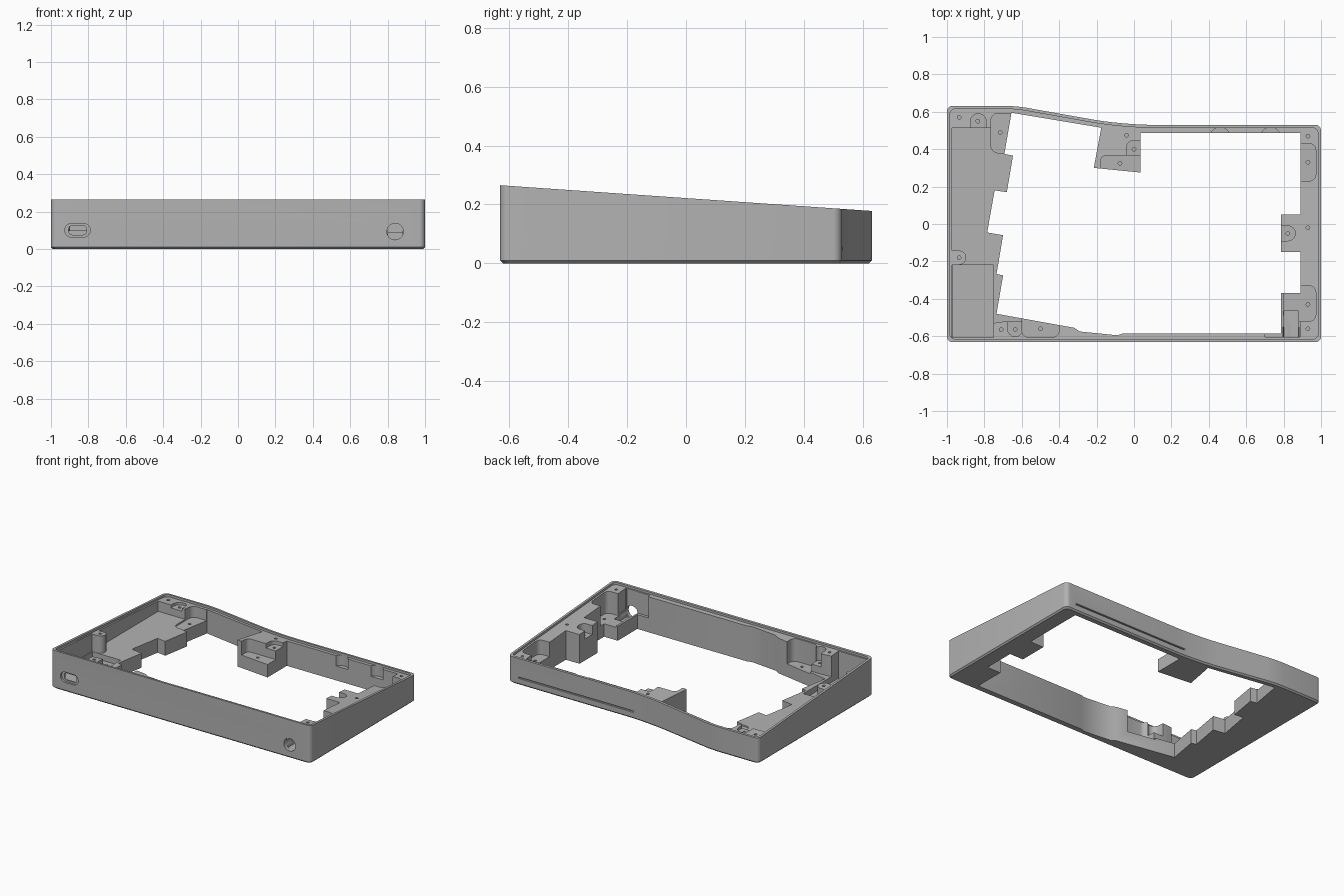
import bpy, bmesh, math
from mathutils import Vector

old = bpy.data.objects.get("Cube")
if old:
    bpy.data.objects.remove(old)

grey = bpy.data.materials.new("matte_grey")
grey.use_nodes = True
colour = (0.45, 0.45, 0.45, 1)
grey.diffuse_color = colour
grey.node_tree.nodes["Principled BSDF"].inputs["Base Color"].default_value = colour

FLOOR, LOW, HIGH, LEDGE = 0.10, 0.09, 0.15, 0.015


def rim(y):
    return 0.2215 - 0.0692 * y


def ledge(y):
    return rim(y) - LEDGE


def inset(pts, d):
    """Mitred inward offset of a counter-clockwise outline."""
    out = []
    for i, p in enumerate(pts):
        p = Vector(p)
        a = (p - Vector(pts[i - 1])).normalized()
        b = (Vector(pts[(i + 1) % len(pts)]) - p).normalized()
        na, nb = Vector((-a.y, a.x)), Vector((-b.y, b.x))
        out.append(p + (na + nb) * d / (1 + na.dot(nb)))
    return out


def fillet(pts, cuts, steps=6):
    """Round each corner, starting the curve the given length before it."""
    out = []
    for i, p in enumerate(pts):
        p = Vector(p)
        c = cuts[i] if isinstance(cuts, (list, tuple)) else cuts
        a = p + (Vector(pts[i - 1]) - p).normalized() * c
        b = p + (Vector(pts[(i + 1) % len(pts)]) - p).normalized() * c
        a2, b2 = a.lerp(p, 0.55), b.lerp(p, 0.55)
        for k in range(steps + 1):
            t = k / steps
            s = 1 - t
            out.append(a * s**3 + a2 * 3 * s * s * t + b2 * 3 * s * t * t + b * t**3)
    return out


def loft(name, rings):
    """Closed solid through rings of equal point count."""
    bm = bmesh.new()
    loops = [[bm.verts.new(co) for co in ring] for ring in rings]
    n = len(loops[0])
    for lo, hi in zip(loops, loops[1:]):
        for i in range(n):
            j = (i + 1) % n
            bm.faces.new((lo[i], lo[j], hi[j], hi[i]))
    bm.faces.new(loops[0])
    bm.faces.new(loops[-1])
    bmesh.ops.recalc_face_normals(bm, faces=bm.faces)
    mesh = bpy.data.meshes.new(name)
    bm.to_mesh(mesh)
    bm.free()
    mesh.materials.append(grey)
    ob = bpy.data.objects.new(name, mesh)
    bpy.context.collection.objects.link(ob)
    return ob


def level(pts, z):
    return [(p[0], p[1], z(p[1]) if callable(z) else z) for p in pts]


def prism(name, pts, z0, z1=1):
    return loft(name, [level(pts, z0), level(pts, z1)])


def prism_y(name, pts, y0, y1):
    return loft(name, [[(p[0], y, p[1]) for p in pts] for y in (y0, y1)])


def box(x0, x1, y0, y1):
    return [(x0, y0), (x1, y0), (x1, y1), (x0, y1)]


def disc(x, y, r, n=24):
    return [(x + r * math.cos(math.tau * i / n), y + r * math.sin(math.tau * i / n))
            for i in range(n)]


def combine(tool, operation="DIFFERENCE"):
    mod = case.modifiers.new(tool.name, "BOOLEAN")
    mod.operation = operation
    mod.solver = "EXACT"
    mod.object = tool
    bpy.context.view_layer.objects.active = case
    bpy.ops.object.modifier_apply(modifier=mod.name)
    bpy.data.objects.remove(tool)


# Outer shell: chamfered foot, sloping rim, kinked back edge
outline = [(-1, -0.632), (1, -0.632), (1, 0.53), (-0.06, 0.53), (-0.635, 0.632), (-1, 0.632)]
corner_cuts = [0.03, 0.03, 0.03, 0.16, 0.06, 0.03]
outer = fillet(outline, corner_cuts)
foot = fillet(inset(outline, 0.01), corner_cuts)
case = loft("case_frame", [level(foot, 0), level(outer, 0.01), level(outer, rim)])

# Shallow seat just inside the rim
seat = fillet(inset(outline, 0.016), corner_cuts)
combine(prism("seat_cut", seat, ledge))

# Large stepped opening through the middle
opening = [(-0.655, 0.595), (-0.175, 0.515), (-0.215, 0.30), (0.035, 0.275), (0.035, 0.487),
           (0.89, 0.487), (0.89, 0.05), (0.785, 0.05), (0.785, -0.15), (0.89, -0.15),
           (0.89, -0.37), (0.785, -0.37), (0.785, -0.585), (-0.06, -0.585), (-0.09, -0.595),
           (-0.29, -0.575), (-0.32, -0.555), (-0.735, -0.48), (-0.70, -0.275),
           (-0.735, -0.267), (-0.70, -0.06), (-0.785, -0.045), (-0.745, 0.18),
           (-0.68, 0.17), (-0.647, 0.365), (-0.693, 0.375)]
combine(prism("opening_cut", opening, -1))

# Left tray floor, then its deeper battery well
tray = [(-0.973, 0.512), (-0.973, -0.607), (-0.755, -0.607), (-0.755, -0.53), (-0.70, -0.522),
        (-0.4, -0.522), (-0.4, -0.4), (-0.5, 0.0), (-0.6, 0.512)]
combine(prism("tray_cut", tray, FLOOR))
combine(prism("well_cut", box(-0.968, -0.75, -0.607, -0.22), 0.06))

# Round screw post against the left wall
post = [(-0.99, -0.218), (-0.935, -0.218)]
post += [(-0.935 + 0.038 * math.sin(a), -0.18 - 0.038 * math.cos(a))
         for a in [math.pi * i / 10 for i in range(1, 10)]]
post += [(-0.935, -0.142), (-0.99, -0.142)]
combine(prism("left_post", post, 0.03, ledge), "UNION")

# Rounded pockets cut into the screw blocks: box, floor height, corner cut
pockets = [
    ((-0.765, -0.6, 0.38, 0.592), LOW, 0.04),
    ((-0.875, -0.79, 0.48, 0.59), HIGH, 0.042),
    ((-0.18, 0.1, 0.2, 0.365), LOW, 0.03),
    ((-0.04, 0.1, 0.3, 0.445), HIGH, 0.035),
    ((0.8, 0.972, 0.23, 0.43), LOW, 0.035),
    ((0.8, 0.972, -0.52, -0.33), LOW, 0.035),
    ((0.7, 0.862, -0.09, -0.01), HIGH, 0.039),
    ((-0.675, -0.595, -0.602, -0.45), HIGH, 0.039),
    ((-0.6, -0.4, -0.607, -0.4), LOW, 0.04),
    ((0.41, 0.51, 0.4, 0.516), FLOOR, 0.045),
    ((0.68, 0.78, 0.4, 0.516), FLOOR, 0.045),
]
for area, height, cut in pockets:
    combine(prism("pocket_cut", fillet(box(*area), cut), height))

# Low shelf and socket recess in the front left corner of the opening
combine(prism("shelf_cut", box(0.7, 0.888, -0.605, -0.36), FLOOR))
combine(prism("socket_recess", box(0.802, 0.88, -0.608, -0.465), 0.05))

# Screw holes: tall posts first, then pocket floors
for x, y in [(-0.935, 0.57), (-0.04, 0.475), (0.93, 0.47), (0.93, -0.02), (0.93, -0.56),
             (-0.71, -0.565), (-0.935, -0.18)]:
    combine(prism("post_hole", disc(x, y, 0.01, 12), rim(y) - 0.1))
for x, y in [(-0.715, 0.49), (-0.835, 0.55), (-0.075, 0.325), (0, 0.4), (0.93, 0.33),
             (0.93, -0.43), (0.822, -0.05), (-0.635, -0.565), (-0.5, -0.56)]:
    combine(prism("pocket_hole", disc(x, y, 0.01, 12), 0.04))

# Front ports: countersunk slot and round socket
combine(prism_y("slot_recess", fillet(box(-0.925, -0.79, 0.064, 0.136), 0.034), -0.7, -0.618))
combine(prism_y("slot_hole", fillet(box(-0.905, -0.81, 0.076, 0.124), 0.018), -0.7, -0.58))
combine(prism_y("socket_hole", disc(0.84, 0.093, 0.044, 32), -0.7, -0.55))

# Thin groove along the back wall
combine(prism_y("back_groove", box(0.03, 0.92, 0.046, 0.056), 0.518, 0.6))

bpy.ops.object.select_all(action="DESELECT")
case.select_set(True)
bpy.context.view_layer.objects.active = case
bpy.ops.object.shade_smooth_by_angle(angle=math.radians(30))
